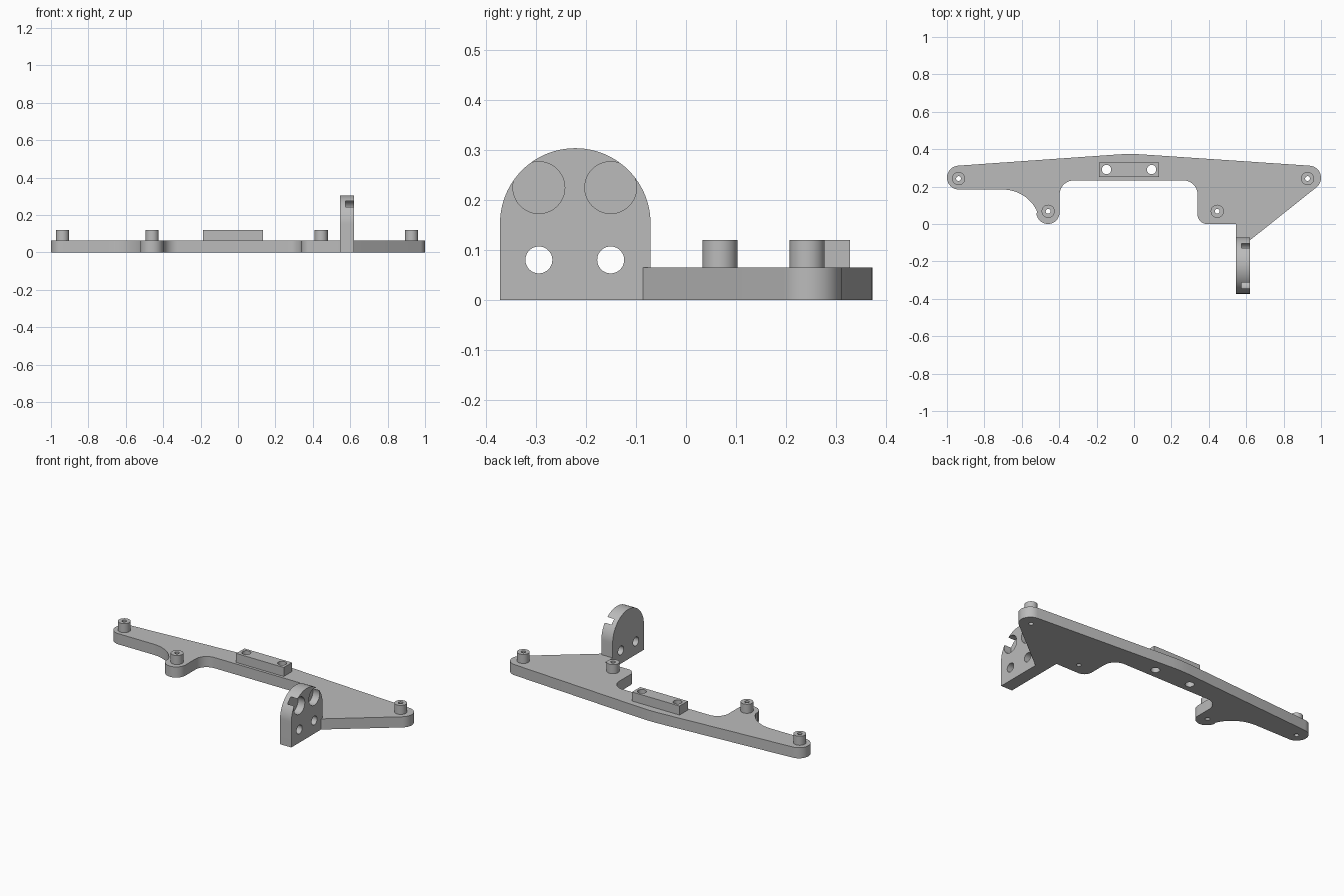
import bpy, bmesh, math
from mathutils import Matrix, Vector

cube = bpy.data.objects.get("Cube")
if cube:
    bpy.data.objects.remove(cube, do_unlink=True)

PLATE_TOP = 0.065
PAD_TOP = 0.12
BRACKET_X = (0.545, 0.621)

grey = bpy.data.materials.new("plain grey")
grey.use_nodes = True
colour = (0.5, 0.5, 0.5, 1)
grey.diffuse_color = colour
grey.node_tree.nodes["Principled BSDF"].inputs["Base Color"].default_value = colour

# Maps a profile drawn in (y, z) and extruded along x
SIDEWAYS = Matrix(((0, 0, 1), (1, 0, 0), (0, 1, 0))).to_4x4()


def arc(cx, cy, r, start, end, steps=16):
    angles = [math.radians(start + (end - start) * i / steps) for i in range(steps + 1)]
    return [(cx + r * math.cos(a), cy + r * math.sin(a)) for a in angles]


def circle(cx, cy, r):
    return arc(cx, cy, r, 0, 360, 48)[:-1]


def extrude(name, outline, low, high, matrix=None):
    bm = bmesh.new()
    face = bm.faces.new([bm.verts.new((x, y, low)) for x, y in outline])
    top = bmesh.ops.extrude_face_region(bm, geom=[face])["geom"]
    bmesh.ops.translate(bm, vec=Vector((0, 0, high - low)),
                        verts=[g for g in top if isinstance(g, bmesh.types.BMVert)])
    if matrix:
        bm.transform(matrix)
    bmesh.ops.recalc_face_normals(bm, faces=bm.faces)
    mesh = bpy.data.meshes.new(name)
    bm.to_mesh(mesh)
    bm.free()
    mesh.materials.append(grey)
    obj = bpy.data.objects.new(name, mesh)
    bpy.context.collection.objects.link(obj)
    return obj


def activate(obj):
    bpy.ops.object.select_all(action="DESELECT")
    obj.select_set(True)
    bpy.context.view_layer.objects.active = obj


def drill(obj, cutters):
    activate(obj)
    for cutter in cutters:
        mod = obj.modifiers.new("hole", "BOOLEAN")
        mod.operation = "DIFFERENCE"
        mod.solver = "EXACT"
        mod.object = cutter
        bpy.ops.object.modifier_apply(modifier=mod.name)
    bpy.ops.object.shade_smooth_by_angle(angle=math.radians(25))


def discard(cutters):
    for cutter in cutters:
        bpy.data.objects.remove(cutter, do_unlink=True)


# Base plate outline: left end, left lobe, central recess, bracket arm, right end, crown
outline = (
    arc(-0.936, 0.248, 0.064, 94, 270)
    + arc(-0.70, -0.016, 0.2, 90, 24)
    + arc(-0.46, 0.062, 0.062, 185, 360)
    + arc(-0.322, 0.157, 0.076, 180, 90)
    + arc(0.264, 0.157, 0.076, 90, 0)
    + arc(0.39, 0.05, 0.05, 180, 270)
    + [(0.545, 0), (0.545, -0.072), (0.621, -0.072), (0.621, -0.086)]
    + arc(0.935, 0.247, 0.065, -52, 86)
    + arc(-0.02, -0.626, 1.0, 86, 94, 8)
)
plate = extrude("base_plate", outline, 0, PLATE_TOP)

# Screw bosses with through holes
all_holes = []
bosses = {
    "left_outer_boss": (0.928, 0.243),
    "left_inner_boss": (0.445, 0.068),
    "right_inner_boss": (-0.459, 0.068),
    "right_outer_boss": (-0.938, 0.243),
}
for name, (x, y) in bosses.items():
    boss = extrude(name, circle(x, y, 0.035), PLATE_TOP, PAD_TOP)
    hole = extrude("hole_cutter", circle(x, y, 0.013), -0.1, 0.3)
    drill(boss, [hole])
    all_holes.append(hole)

# Raised mounting block with two holes
block = extrude("mounting_block", [(-0.187, 0.25), (0.134, 0.25), (0.134, 0.329), (-0.187, 0.329)],
                PLATE_TOP, PAD_TOP)
block_holes = [extrude("hole_cutter", circle(x, 0.291, 0.025), -0.1, 0.3)
               for x in (-0.147, 0.094)]
drill(block, block_holes)
all_holes += block_holes
drill(plate, all_holes)
discard(all_holes)

# Upright round-topped bracket with four counterbored holes
side = [(-0.373, 0), (-0.071, 0)] + arc(-0.222, 0.153, 0.151, 0, 180, 48)
bracket = extrude("upright_bracket", side, *BRACKET_X, SIDEWAYS)
bores = []
for y in (-0.295, -0.151):
    for z in (0.08, 0.225):
        bores.append(extrude("bore_cutter", circle(y, z, 0.027), 0.4, 0.8, SIDEWAYS))
        bores.append(extrude("counterbore_cutter", circle(y, z, 0.052), 0.575, 0.8, SIDEWAYS))
drill(bracket, bores)
discard(bores)
